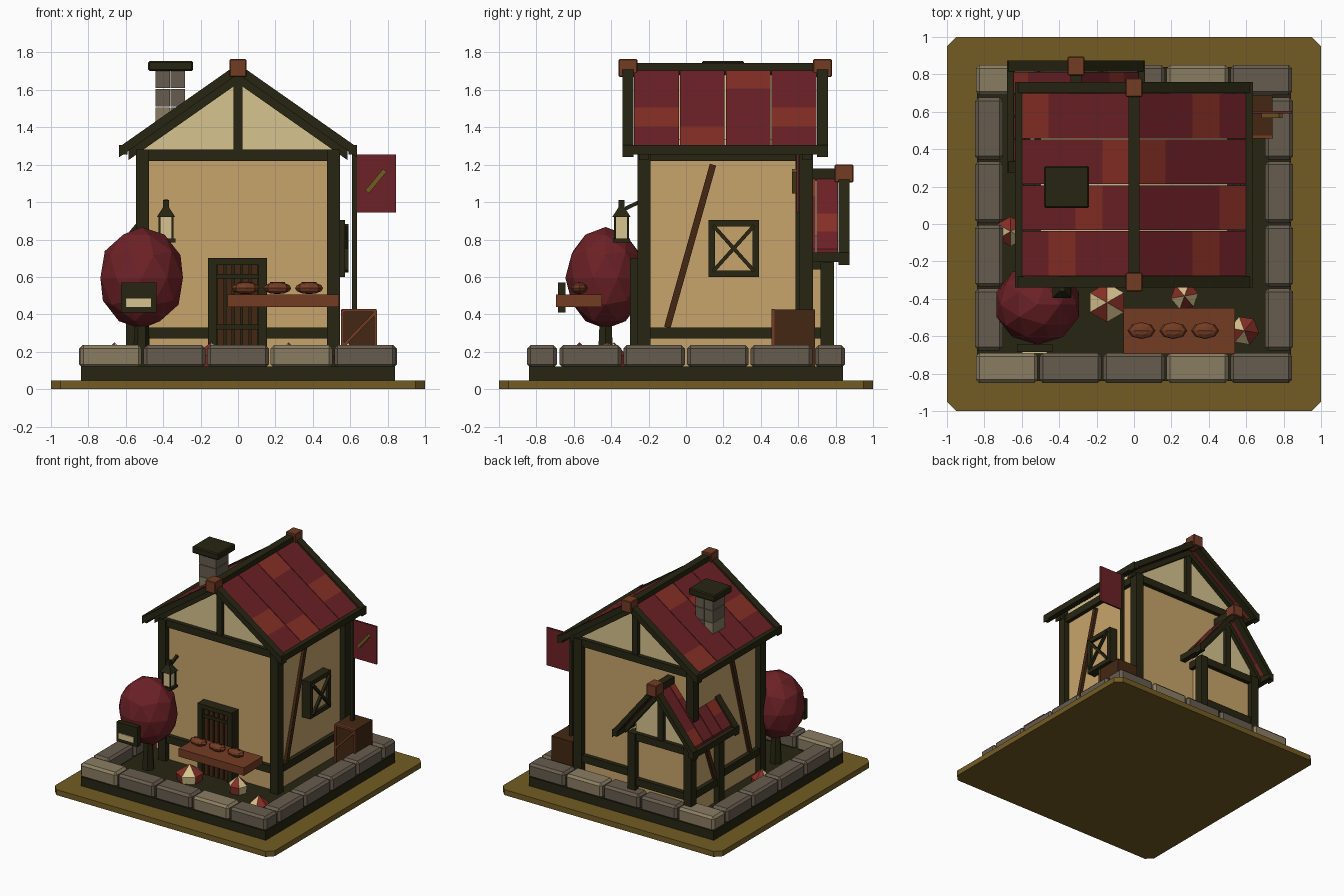
import bpy, bmesh, math
from mathutils import Vector, Matrix

if "Cube" in bpy.data.objects:
    bpy.data.objects.remove(bpy.data.objects["Cube"])


def lin(c):
    c /= 255
    return c / 12.92 if c <= 0.04045 else ((c + 0.055) / 1.055) ** 2.4


def material(name, *rgb):
    m = bpy.data.materials.new(name)
    m.diffuse_color = (*[lin(c) for c in rgb], 1)
    m.use_nodes = True
    m.node_tree.nodes["Principled BSDF"].inputs["Base Color"].default_value = m.diffuse_color
    return m


OLIVE = material("olive", 115, 92, 36)
DARK = material("dark timber", 38, 37, 18)
STONE = material("grey stone", 103, 92, 78)
PALE = material("pale stone", 138, 125, 98)
TAN = material("tan plaster", 200, 165, 108)
CREAM = material("cream", 215, 195, 142)
RED = material("roof red", 108, 33, 38)
RUST = material("rust red", 134, 47, 37)
BROWN = material("brown", 116, 60, 36)
UMBER = material("umber wood", 68, 39, 18)


def finish(name, bm, *mats):
    bmesh.ops.recalc_face_normals(bm, faces=bm.faces[:])
    me = bpy.data.meshes.new(name)
    bm.to_mesh(me)
    bm.free()
    ob = bpy.data.objects.new(name, me)
    bpy.context.collection.objects.link(ob)
    for m in mats:
        me.materials.append(m)
    return ob


def box(name, x0, x1, y0, y1, z0, z1, mat, bevel=0):
    bm = bmesh.new()
    bmesh.ops.create_cube(bm, size=1)
    for v in bm.verts:
        v.co = ((x0 + x1) / 2 + v.co.x * (x1 - x0), (y0 + y1) / 2 + v.co.y * (y1 - y0),
                (z0 + z1) / 2 + v.co.z * (z1 - z0))
    if bevel:
        bmesh.ops.bevel(bm, geom=bm.edges[:], offset=bevel, segments=1, affect='EDGES')
    return finish(name, bm, mat)


def prism(name, pts, y0, y1, mat):
    """Profile in x,z extruded along y."""
    bm = bmesh.new()
    a = [bm.verts.new((x, y0, z)) for x, z in pts]
    b = [bm.verts.new((x, y1, z)) for x, z in pts]
    bm.faces.new(a)
    bm.faces.new(b[::-1])
    for i in range(len(a)):
        j = (i + 1) % len(a)
        bm.faces.new((a[i], b[i], b[j], a[j]))
    return finish(name, bm, mat)


def beam(name, p, q, w, d, mat):
    """Square-cut bar from p to q."""
    p, q = Vector(p), Vector(q)
    bm = bmesh.new()
    bmesh.ops.create_cube(bm, size=1)
    rot = (q - p).to_track_quat('Z', 'Y').to_matrix().to_4x4()
    bm.transform(Matrix.Translation((p + q) / 2) @ rot @ Matrix.Diagonal((w, d, (q - p).length, 1)))
    return finish(name, bm, mat)


def ball(name, c, r, mat, seg=0, rings=0):
    bm = bmesh.new()
    if seg:
        bmesh.ops.create_uvsphere(bm, u_segments=seg, v_segments=rings, radius=1)
    else:
        bmesh.ops.create_icosphere(bm, subdivisions=2, radius=1)
    bm.transform(Matrix.Translation(c) @ Matrix.Diagonal((*r, 1)))
    return finish(name, bm, mat)


def cone(name, c, r1, r2, z0, z1, n, mat):
    bm = bmesh.new()
    bmesh.ops.create_cone(bm, cap_ends=True, segments=n, radius1=r1, radius2=r2, depth=z1 - z0)
    bm.transform(Matrix.Translation((c[0], c[1], (z0 + z1) / 2)) @ Matrix.Rotation(math.pi / n, 4, 'Z'))
    return finish(name, bm, mat)


# Ground plate, plinth and stone border
c = 0.05
base = bmesh.new()
loop = [(-1, c - 1), (c - 1, -1), (1 - c, -1), (1, c - 1), (1, 1 - c), (1 - c, 1), (c - 1, 1), (-1, 1 - c)]
f = base.faces.new([base.verts.new((x, y, 0)) for x, y in loop])
top = bmesh.ops.extrude_face_region(base, geom=[f])
bmesh.ops.translate(base, vec=(0, 0, 0.045), verts=[v for v in top["geom"] if isinstance(v, bmesh.types.BMVert)])
finish("ground_plate", base, OLIVE)
box("plinth", -0.84, 0.84, -0.84, 0.84, 0.04, 0.12, DARK)
for i in range(5):
    x = -0.68 + 0.34 * i
    for side, s in (("front", -1), ("back", 1)):
        box(f"{side}_stone_{i}", x - 0.165, x + 0.165, min(s * 0.69, s * 0.85), max(s * 0.69, s * 0.85),
            0.115, 0.235, PALE if i in (0, 3) else STONE, 0.018)
for i in range(4):
    y = -0.51 + 0.34 * i
    for side, s in (("left", -1), ("right", 1)):
        box(f"{side}_stone_{i}", min(s * 0.7, s * 0.85), max(s * 0.7, s * 0.85), y - 0.165, y + 0.165,
            0.115, 0.235, STONE, 0.018)


def house(n, cx, hw, y0, y1, wall_top, eave, ridge_z, eave_z, over, low):
    """Timber-framed gabled block with tiled roof."""
    t, ins = 0.07, 0.045
    slope = (ridge_z - eave_z) / eave
    zs = lambda u: ridge_z - slope * u
    ya, yb = y0 - over, y1 + over
    box(n + "_walls", cx - hw + ins, cx + hw - ins, y0 + ins, y1 - ins, 0.1, wall_top, TAN)
    prism(n + "_gable", [(cx - hw + ins, wall_top - 0.01), (cx + hw - ins, wall_top - 0.01),
          (cx + hw - ins, zs(hw - ins) - 0.055), (cx, ridge_z - 0.055), (cx - hw + ins, zs(hw - ins) - 0.055)],
          y0 + ins, y1 - ins, CREAM)
    # posts, sill and top beams
    for x in (cx - hw, cx + hw - t):
        for k, y in enumerate((y0, y1 - t)):
            box(f"{n}_post", x, x + t, y, y + t, 0.1, wall_top, DARK)
        for z0, z1 in ((low, low + 0.06), (wall_top - 0.06, wall_top)):
            box(n + "_side_beam", x + 0.012, x + t - 0.012, y0 + 0.01, y1 - 0.01, z0, z1, DARK)
    for y in (y0, y1 - t):
        for z0, z1 in ((low, low + 0.06), (wall_top - 0.06, wall_top)):
            box(n + "_cross_beam", cx - hw + 0.01, cx + hw - 0.01, y + 0.01, y + t - 0.01, z0, z1, DARK)
        box(n + "_king_post", cx - 0.025, cx + 0.025, y + 0.015, y + t - 0.015, wall_top, ridge_z - 0.09, DARK)
    for s in (-1, 1):
        # diagonal side brace
        L = y1 - y0
        beam(n + "_brace", (cx + s * (hw - 0.04), y0 + 0.17 * L, low + 0.06),
             (cx + s * (hw - 0.04), y0 + 0.43 * L, wall_top - 0.08), 0.035, 0.035, UMBER)
        # rake boards, wall rafters and eave beam
        for a, b, drop, h, u in ((ya, ya + 0.06, 0, 0.055, eave), (yb - 0.06, yb, 0, 0.055, eave),
                                 (y0 + 0.01, y0 + 0.06, 0.055, 0.05, eave - 0.05),
                                 (y1 - 0.06, y1 - 0.01, 0.055, 0.05, eave - 0.05)):
            prism(n + "_rake", [(cx, ridge_z - drop), (cx + s * u, zs(u) - drop),
                  (cx + s * u, zs(u) - drop - h), (cx, ridge_z - drop - h)], a, b, DARK)
        e0, e1 = sorted((cx + s * (eave - 0.045), cx + s * eave))
        box(n + "_eave_beam", e0, e1, ya, yb, eave_z - 0.04, eave_z + 0.01, DARK)
        # tile strips, each with one rust-coloured tile
        u0, step, dy = 0.025, (eave - 0.06) / 4, (yb - ya - 0.12) / 4
        patches = (2, 1, 0, 3) if s < 0 else (2, 3, 0, 2)
        for i in range(4):
            for j in range(4):
                ua, ub = u0 + j * step, u0 + (j + 1) * step
                prism(f"{n}_roof_tile", [(cx + s * ua, zs(ua) - 0.015), (cx + s * ub, zs(ub) - 0.015),
                      (cx + s * ub, zs(ub) - 0.045), (cx + s * ua, zs(ua) - 0.045)],
                      ya + 0.06 + i * dy + 0.003, ya + 0.06 + (i + 1) * dy - 0.003,
                      RUST if patches[i] == j else RED)
    box(n + "_ridge_beam", cx - 0.03, cx + 0.03, ya, yb, ridge_z - 0.06, ridge_z + 0.005, DARK)
    for y in (ya, yb):
        m = y + (0.03 if y == ya else -0.03)
        box(n + "_ridge_cap", cx - 0.045, cx + 0.045, m - 0.05, m + 0.05, ridge_z - 0.07, ridge_z + 0.025, BROWN, 0.005)


house("house", 0, 0.545, -0.26, 0.68, 1.28, 0.635, 1.74, 1.295, 0.08, 0.27)
house("annex", -0.31, 0.29, 0.36, 0.79, 0.70, 0.37, 1.175, 0.72, 0.085, 0.27)

# Chimney of small stone courses
for k in range(4):
    z = 1.31 + 0.1 * k
    for i in range(2):
        x = -0.44 + 0.08 * i
        box(f"chimney_stone_{k}_{i}", x, x + 0.077, 0.12, 0.28, z, z + 0.096, PALE if (k, i) == (1, 0) else STONE)
box("chimney_cap", -0.48, -0.24, 0.085, 0.31, 1.70, 1.755, DARK, 0.008)

# Door with frame, planks and straps
for x in (-0.16, 0.11):
    box("door_jamb", x, x + 0.045, -0.30, -0.21, 0.1, 0.70, DARK)
box("door_lintel", -0.16, 0.155, -0.30, -0.21, 0.665, 0.70, DARK)
box("door_back", -0.12, 0.115, -0.26, -0.21, 0.1, 0.67, DARK)
for i in range(5):
    x = -0.11 + 0.045 * i
    box("door_plank", x, x + 0.034, -0.278, -0.25, 0.11, 0.665, UMBER)
for z in (0.32, 0.59):
    box("door_strap", -0.12, 0.115, -0.288, -0.27, z, z + 0.025, DARK)

# Side window with crossed bars
box("window_pane", 0.50, 0.55, 0.13, 0.38, 0.61, 0.89, TAN)
for a, b, z0, z1 in ((0.12, 0.155, 0.6, 0.905), (0.355, 0.39, 0.6, 0.905), (0.12, 0.39, 0.6, 0.635), (0.12, 0.39, 0.87, 0.905)):
    box("window_frame", 0.50, 0.573, a, b, z0, z1, DARK)
for a, b in ((0.145, 0.365), (0.365, 0.145)):
    beam("window_bar", (0.58, a, 0.63), (0.58, b, 0.875), 0.02, 0.02, DARK)

# Hanging lantern
LX, LY = -0.385, -0.345
box("lantern_base", LX - 0.05, LX + 0.05, LY - 0.045, LY + 0.045, 0.785, 0.805, DARK)
box("lantern_glass", LX - 0.03, LX + 0.03, LY - 0.03, LY + 0.03, 0.805, 0.925, CREAM)
for sx in (-1, 1):
    for sy in (-1, 1):
        beam("lantern_bar", (LX + sx * 0.034, LY + sy * 0.034, 0.8), (LX + sx * 0.034, LY + sy * 0.034, 0.93), 0.01, 0.01, DARK)
cone("lantern_roof", (LX, LY), 0.07, 0.02, 0.92, 0.975, 4, DARK)
box("lantern_finial", LX - 0.016, LX + 0.016, LY - 0.016, LY + 0.016, 0.97, 1.01, DARK)
beam("lantern_arm", (LX, LY + 0.02, 0.965), (LX, -0.24, 1.005), 0.02, 0.02, DARK)

# Bush with trunk and small letter box
ball("bush", (-0.515, -0.43, 0.595), (0.232, 0.215, 0.272), RED)
cone("bush_trunk", (-0.515, -0.43), 0.05, 0.035, 0.1, 0.4, 6, DARK)
box("hanging_box", -0.625, -0.435, -0.685, -0.645, 0.41, 0.57, DARK)
box("hanging_box_plate", -0.6, -0.465, -0.692, -0.684, 0.44, 0.485, CREAM)

# Counter with loaves
box("counter", -0.055, 0.54, -0.695, -0.45, 0.44, 0.505, BROWN)
for i in range(3):
    x = 0.04 + 0.17 * i
    ball(f"loaf_{i}", (x, -0.57, 0.54), (0.075, 0.045, 0.032), BROWN, 8, 6)
    beam("loaf_score", (x - 0.04, -0.57, 0.568), (x + 0.04, -0.57, 0.568), 0.008, 0.008, UMBER)

# Crate with braced front
box("crate", 0.55, 0.74, 0.47, 0.69, 0.11, 0.425, UMBER)
for p, q in (((0.56, 0.12), (0.56, 0.42)), ((0.735, 0.12), (0.735, 0.42)), ((0.555, 0.42), (0.74, 0.42)), ((0.56, 0.23), (0.735, 0.41))):
    beam("crate_slat", (p[0], 0.466, p[1]), (q[0], 0.466, q[1]), 0.016, 0.016, BROWN)

# Banner on pole
box("banner_pole", 0.61, 0.635, 0.585, 0.61, 0.42, 1.28, DARK)
box("banner", 0.63, 0.845, 0.59, 0.605, 0.945, 1.255, RED)
beam("banner_stripe", (0.69, 0.58, 1.055), (0.785, 0.58, 1.17), 0.028, 0.025, OLIVE)

# Red and cream ground plants
for i, (x, y, r) in enumerate(((-0.145, -0.42, 0.105), (0.27, -0.385, 0.075), (0.59, -0.57, 0.08), (-0.66, -0.04, 0.08))):
    bm = bmesh.new()
    bmesh.ops.create_cone(bm, cap_ends=True, segments=6, radius1=r * 0.9, radius2=r, depth=0.06)
    bmesh.ops.translate(bm, vec=(0, 0, 0.15), verts=bm.verts[:])
    bmesh.ops.poke(bm, faces=[f for f in bm.faces if f.normal.z > 0.9], offset=0.07)
    bm.transform(Matrix.Translation((x, y, 0)) @ Matrix.Rotation(0.7 * i, 4, 'Z'))
    for f in bm.faces:
        m = f.calc_center_median()
        f.material_index = int(math.atan2(m.y - y, m.x - x) % math.tau / math.tau * 6 + 0.01 - 0.7 * i * 6 / math.tau) % 2
    finish(f"ground_plant_{i}", bm, RUST, CREAM)
